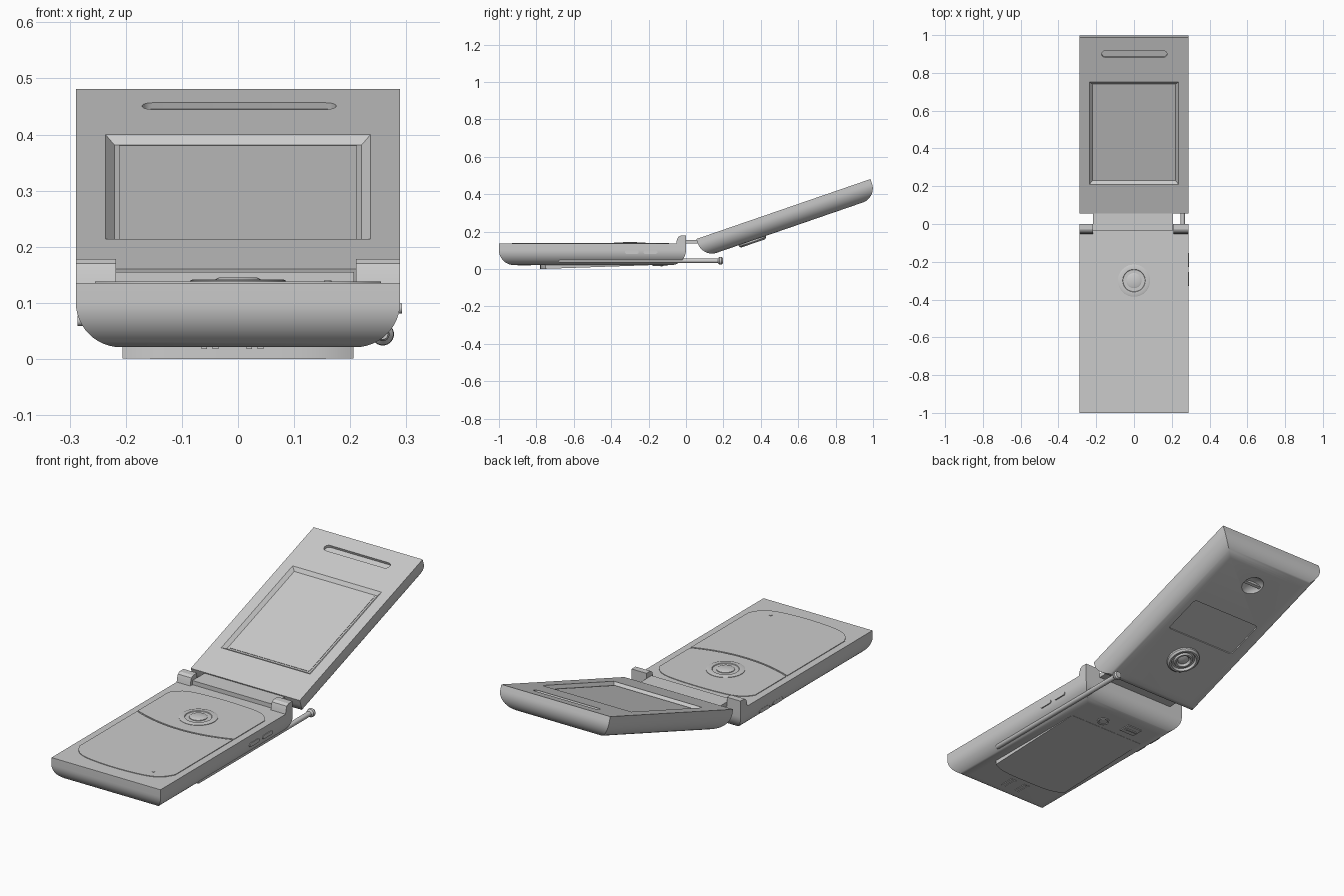
import bpy, bmesh
from math import sin, cos, pi, radians
from mathutils import Matrix, Vector

cube = bpy.data.objects.get("Cube")
if cube:
    bpy.data.objects.remove(cube, do_unlink=True)

grey = bpy.data.materials.new("plain grey")
grey.use_nodes = True
grey.diffuse_color = (0.6, 0.6, 0.6, 1)
grey.node_tree.nodes["Principled BSDF"].inputs["Base Color"].default_value = (0.6, 0.6, 0.6, 1)

HALF = 0.289      # half width of the body
ROUND = 0.08      # radius of the outer shell edges
IDENT = Matrix()
LID = Matrix.Translation((0, 0.055, 0.16)) @ Matrix.Rotation(radians(19), 4, 'X')
LID_BACK = LID @ Matrix.Translation((0, 0, -0.105)) @ Matrix.Diagonal((1, 1, -1, 1))
BASE_BACK = Matrix.Translation((0, 0, 0.021)) @ Matrix.Diagonal((1, 1, -1, 1))
ALONG_Y = Matrix.Rotation(-pi / 2, 4, 'X')


def ring(cx, cy, hx, hy, r, z, n=6):
    """Rounded rectangle outline; a circle when r equals both half sizes."""
    pts = []
    for k, (sx, sy) in enumerate(((1, 1), (-1, 1), (-1, -1), (1, -1))):
        for i in range(n + 1 if r else 1):
            a = (k + i / n) * pi / 2
            pts.append((cx + sx * (hx - r) + r * cos(a),
                        cy + sy * (hy - r) + r * sin(a), z))
    return pts


def loft(name, rings, matrix=IDENT, smooth=True):
    """Skin a stack of outlines and cap both ends."""
    bm = bmesh.new()
    rows = [[bm.verts.new(matrix @ Vector(p)) for p in pts] for pts in rings]
    for lo, hi in zip(rows, rows[1:]):
        for i in range(len(lo)):
            j = (i + 1) % len(lo)
            bm.faces.new((lo[i], lo[j], hi[j], hi[i]))
    bm.faces.new(rows[0])
    bm.faces.new(rows[-1])
    bmesh.ops.remove_doubles(bm, verts=bm.verts, dist=1e-6)
    bmesh.ops.recalc_face_normals(bm, faces=bm.faces)
    mesh = bpy.data.meshes.new(name)
    bm.to_mesh(mesh)
    bm.free()
    mesh.materials.append(grey)
    ob = bpy.data.objects.new(name, mesh)
    bpy.context.collection.objects.link(ob)
    if smooth:
        shade(ob)
    return ob


def shade(ob):
    bpy.ops.object.select_all(action='DESELECT')
    bpy.context.view_layer.objects.active = ob
    ob.select_set(True)
    bpy.ops.object.shade_smooth_by_angle(angle=radians(30))


def discs(name, cx, cy, profile, matrix):
    """Turned part from (radius, height) pairs."""
    return loft(name, [ring(cx, cy, r, r, r, z, 10) for r, z in profile], matrix)


def box(name, x, y, z, matrix=IDENT):
    cx, cy, hx, hy = (x[0] + x[1]) / 2, (y[0] + y[1]) / 2, (x[1] - x[0]) / 2, (y[1] - y[0]) / 2
    return loft(name, [ring(cx, cy, hx, hy, 0, h) for h in z], matrix)


def shell(name, y0, y1, top, bottom, matrix=IDENT):
    """Flat-topped tray whose lower edges are rounded and mitred."""
    cy, hy = (y0 + y1) / 2, (y1 - y0) / 2
    rings = [ring(0, cy, HALF, hy, 0, top)]
    for i in range(13):
        a = i / 12 * pi / 2
        d = ROUND * (1 - cos(a))
        rings.append(ring(0, cy, HALF - d, hy - d, 0, bottom + ROUND * (1 - sin(a))))
    return loft(name, rings, matrix)


def cut(ob, cutter):
    mod = ob.modifiers.new("cut", 'BOOLEAN')
    mod.operation = 'DIFFERENCE'
    mod.solver = 'EXACT'
    mod.object = cutter
    bpy.context.view_layer.objects.active = ob
    bpy.ops.object.modifier_apply(modifier=mod.name)
    bpy.data.objects.remove(cutter, do_unlink=True)


def plate(name, front, back, hx, z0, z1):
    """Thin plate between two bowed edges given as functions of -1..1."""
    ts = [i / 12 - 1 for i in range(25)]
    edge = [(t * hx, front(t)) for t in ts] + [(t * hx, back(t)) for t in reversed(ts)]
    return loft(name, [[(x, y, z) for x, y in edge] for z in (z0, z1)])


# Lower body
shell("lower_body", -1, 0, 0.135, 0.021)

# Keypad panel and navigation panel on the inner face
plate("keypad_panel", lambda t: -0.93 + 0.03 * t**2 + 0.06 * t**8,
      lambda t: -0.452 + 0.05 * t**2, 0.255, 0.13, 0.138)
plate("navigation_panel", lambda t: -0.444 + 0.05 * t**2,
      lambda t: -0.09 - 0.02 * t**2 - 0.05 * t**8, 0.255, 0.13, 0.138)
discs("navigation_ring", 0, -0.3, [(0.085, 0.13), (0.085, 0.14), (0.08, 0.142),
      (0.06, 0.142), (0.058, 0.139)], IDENT)
discs("centre_button", 0, -0.3, [(0.04, 0.13), (0.04, 0.142), (0.034, 0.145)], IDENT)
discs("microphone_dot", 0.16, -0.87, [(0.007, 0.13), (0.007, 0.14)], IDENT)

# Hinge knuckles and the bar between them
KNUCKLE = [(-0.055, 0.11), (-0.05, 0.15), (-0.043, 0.17), (-0.03, 0.178), (0, 0.178), (0, 0.11)]
for name, x0, x1 in (("right_knuckle", -HALF, -0.217), ("left_knuckle", 0.21, HALF)):
    loft(name, [[(x, y, z) for y, z in KNUCKLE] for x in (x0, x1)])
box("hinge_bar", (-0.217, 0.207), (-0.035, 0.075), (0.135, 0.155))

# Side buttons
for i, y in enumerate((-0.29, -0.19)):
    for side, sx, z in (("left", 1, 0.09), ("right", -1, 0.068)):
        turn = Matrix(((0, 0, sx, 0), (1, 0, 0, 0), (0, 1, 0, 0), (0, 0, 0, 1)))
        reach = 0.292 if sx > 0 else 0.286
        loft(f"{side}_side_button_{i + 1}",
             [ring(y, z, 0.037, 0.009, 0.009, h) for h in (0.26, reach)], turn)

# Battery cover wedge on the underside
cover = plate("battery_cover", lambda t: -0.78 + 0.03 * t**4, lambda t: -0.2, 0.206, 0, 0.03)
for v in cover.data.vertices:
    if v.co.z < 0.01:
        v.co.z = 0.02 * (v.co.y + 0.78) / 0.58

# Underside details: lens, catch and charging contacts
discs("rear_lens", 0.06, -0.15, [(0.03, -0.01), (0.03, 0.003), (0.024, 0.005), (0.02, 0.002)], BASE_BACK)
box("rear_catch", (-0.13, -0.05), (-0.16, -0.1), (-0.01, 0.004), BASE_BACK)
box("rear_catch_grip", (-0.12, -0.06), (-0.135, -0.125), (-0.01, 0.008), BASE_BACK)
for i, x in enumerate((-0.06, -0.04, 0.02, 0.04)):
    box(f"charging_contact_{i + 1}", (x - 0.005, x + 0.005), (-0.9, -0.83), (-0.01, 0.003), BASE_BACK)

# Antenna along the left underside
discs("antenna", 0.258, -0.044, [(0.009, -0.68), (0.012, -0.67), (0.012, 0.17), (0.019, 0.178),
      (0.02, 0.19), (0.015, 0.197)], ALONG_Y)

# Lid with recessed screen, earpiece slot, outer display and dish
lid = shell("lid", 0, 0.985, 0, -0.105, LID)
cut(lid, loft("screen_cutter", [ring(0, 0.45, 0.22 + d, 0.27 + d, 0, z)
    for d, z in ((0, -0.014), (0.016, 0), (0.016, 0.02))], LID))
cut(lid, loft("earpiece_cutter", [ring(0.002, 0.893, 0.173, 0.018, 0.018, z) for z in (-0.012, 0.02)], LID))
cut(lid, loft("outer_display_cutter", [ring(0, 0.51, 0.19, 0.1, 0.015, z) for z in (-0.006, 0.02)], LID_BACK))
cut(lid, discs("dish_cutter", 0, 0.81, [(0.01, -0.02), (0.03, -0.016), (0.045, -0.008),
    (0.052, 0), (0.052, 0.02)], LID_BACK))
shade(lid)
box("screen_panel", (-0.212, 0.212), (0.188, 0.712), (-0.02, -0.012), LID)
box("dish_bar", (-0.046, 0.046), (0.803, 0.817), (-0.03, -0.004), LID_BACK)

# Camera ring on the outside of the lid
discs("camera_ring", 0, 0.28, [(0.078, -0.01), (0.076, 0.008), (0.068, 0.016), (0.06, 0.016),
      (0.054, 0.006), (0.046, 0.006), (0.042, 0.014), (0.034, 0.014), (0.026, 0.004),
      (0.012, 0.008)], LID_BACK)
